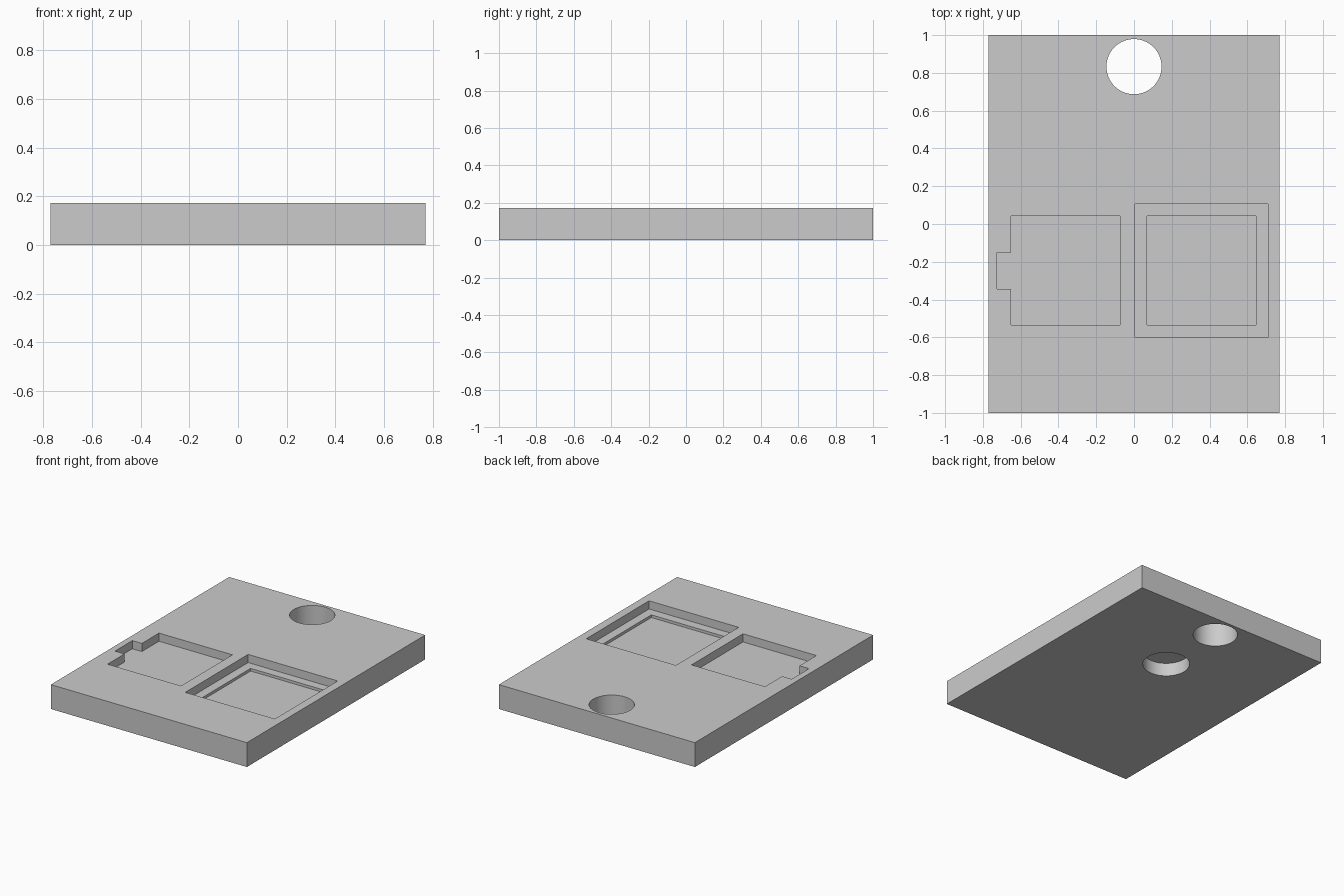
import bpy
import bmesh
import math

default = bpy.data.objects.get("Cube")
if default:
    bpy.data.objects.remove(default, do_unlink=True)

WIDTH, LENGTH, HEIGHT = 1.54, 2.0, 0.173
OVER = 0.1  # how far cutters stick out of the plate

grey = bpy.data.materials.new("plain grey")
grey.use_nodes = True
colour = (0.6, 0.6, 0.6, 1)
grey.diffuse_color = colour
grey.node_tree.nodes["Principled BSDF"].inputs["Base Color"].default_value = colour


def prism(name, outline, z0, z1):
    """Extrude a flat outline from z0 up to z1."""
    bm = bmesh.new()
    face = bm.faces.new([bm.verts.new((x, y, z0)) for x, y in outline])
    top = bmesh.ops.extrude_face_region(bm, geom=[face])["geom"]
    bmesh.ops.translate(bm, vec=(0, 0, z1 - z0),
                        verts=[v for v in top if isinstance(v, bmesh.types.BMVert)])
    bmesh.ops.recalc_face_normals(bm, faces=bm.faces)
    mesh = bpy.data.meshes.new(name)
    bm.to_mesh(mesh)
    bm.free()
    mesh.materials.append(grey)
    obj = bpy.data.objects.new(name, mesh)
    bpy.context.collection.objects.link(obj)
    return obj


def rectangle(x0, x1, y0, y1):
    return [(x0, y0), (x1, y0), (x1, y1), (x0, y1)]


def circle(x, y, r, n=64):
    return [(x + r * math.cos(math.tau * i / n), y + r * math.sin(math.tau * i / n))
            for i in range(n)]


plate = prism("plate", rectangle(-WIDTH / 2, WIDTH / 2, -LENGTH / 2, LENGTH / 2), 0, HEIGHT)


def cut(name, outline, z0, z1):
    """Subtract a prism from the plate."""
    cutter = prism(name, outline, z0, z1)
    cutter.hide_render = True
    mod = plate.modifiers.new(name, "BOOLEAN")
    mod.operation = "DIFFERENCE"
    mod.solver = "EXACT"
    mod.object = cutter
    bpy.context.view_layer.objects.active = plate
    bpy.ops.object.modifier_apply(modifier=name)
    bpy.data.objects.remove(cutter, do_unlink=True)


# Square pocket with a side notch
notched = [(-0.65, -0.535), (-0.073, -0.535), (-0.073, 0.042), (-0.65, 0.042),
           (-0.65, -0.15), (-0.725, -0.15), (-0.725, -0.345), (-0.65, -0.345)]
cut("notched_pocket", notched, HEIGHT - 0.058, HEIGHT + OVER)

# Stepped square pocket
cut("wide_pocket", rectangle(0.006, 0.71, -0.6, 0.105), HEIGHT - 0.058, HEIGHT + OVER)
cut("deep_pocket", rectangle(0.07, 0.647, -0.535, 0.042), HEIGHT - 0.077, HEIGHT + OVER)

# Hanging hole through the plate, and a blind round recess underneath
cut("hanging_hole", circle(0, 0.833, 0.146), -OVER, HEIGHT + OVER)
cut("round_recess", circle(0, 0.33, 0.154), -OVER, 0.095)

# Smooth the round walls, keep the edges sharp
bpy.ops.object.select_all(action="DESELECT")
plate.select_set(True)
bpy.context.view_layer.objects.active = plate
bpy.ops.object.shade_smooth_by_angle(angle=math.radians(30))
